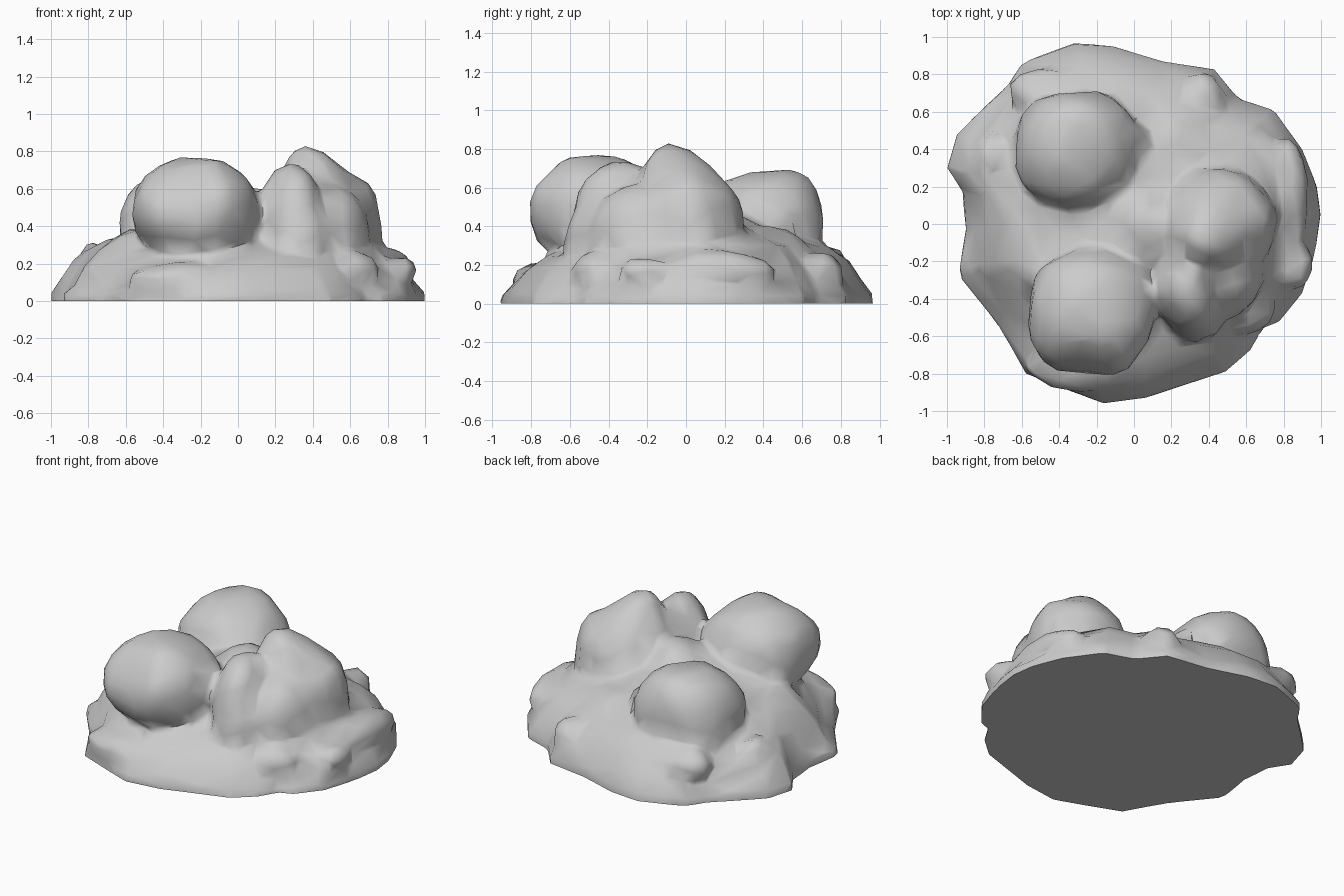
import bpy, bmesh, math
from mathutils import Vector, noise

if "Cube" in bpy.data.objects:
    bpy.data.objects.remove(bpy.data.objects["Cube"])

bm = bmesh.new()


def mound(outline, profile, top):
    """Loft scaled copies of an outline up to a central point; the front stays lower."""
    n = len(outline)
    rings = []
    for s, z in profile:
        ring = []
        for x, y in outline:
            low = 1 - 0.25 * min(1, max(0, -y * 1.6 - 0.3)) * (s > 0.5)
            bump = 0.07 * noise.noise((x * 3, y * 3, z * 4)) if z > 0.08 else 0
            ring.append(bm.verts.new((x * s, y * s, z * low + bump)))
        rings.append(ring)
    for a, b in zip(rings, rings[1:]):
        for i in range(n):
            bm.faces.new((a[i], a[(i + 1) % n], b[(i + 1) % n], b[i]))
    tip = bm.verts.new((0, 0, top))
    for i in range(n):
        bm.faces.new((rings[-1][i], rings[-1][(i + 1) % n], tip))
    bm.faces.new(rings[0][::-1])


def boulder(centre, radii, square=2.0, pulls=()):
    """Squarish ellipsoid; each pull moves the surface near a point by an offset."""
    verts = bmesh.ops.create_icosphere(bm, subdivisions=4, radius=1)["verts"]
    for v in verts:
        d = v.co.normalized()
        k = sum(abs(c) ** square for c in d) ** (-1 / square)
        p = Vector(c + r * e * k for c, r, e in zip(centre, radii, d))
        for point, offset, reach in pulls:
            w = max(0, 1 - (p - Vector(point)).length / reach)
            p += Vector(offset) * w
        v.co = p + d * 0.025 * noise.noise(p * 5)


# Broad irregular mound, starting below ground so the cut base is flat
outline = [(1, .05), (.98, .2), (.9, .4), (.75, .61), (.56, .67), (.43, .83), (.15, .87), (-.1, .95),
           (-.32, .97), (-.6, .86), (-.67, .75), (-.95, .48), (-1, .3), (-.92, .18), (-.9, -.02),
           (-.94, -.27), (-.72, -.55), (-.58, -.8), (-.17, -.96), (.07, -.93), (.49, -.79),
           (.64, -.66), (.68, -.56), (.77, -.53), (.9, -.37), (.97, -.15)]
mound(outline, [(1, -.1), (1, .05), (.94, .11), (.88, .21), (.77, .30), (.62, .35), (.3, .46)], .53)

# Front, right and back boulders
boulder((-.23, -.48, .485), (.34, .345, .28), 2.25,
        [((-.3, -.8, .65), (0, .05, -.03), .25), ((-.2, -.7, .25), (0, .03, 0), .3)])
boulder((.44, .0, .36), (.32, .30, .36), 2.1,
        [((.35, -.1, .72), (0, -.03, .15), .28), ((.66, .05, .55), (.02, 0, .03), .25)])
boulder((-.31, .4, .39), (.33, .31, .29), 2.3, [((-.3, .65, .63), (0, .01, .04), .3)])

# Front lobe leaning on the right boulder, with its foot and shoulder
boulder((.29, -.33, .42), (.17, .26, .31), 2.1)
boulder((.33, -.45, .32), (.16, .18, .24), 2)
boulder((.48, -.25, .34), (.22, .25, .28), 2)

# Raised saddle linking the boulders, and the shoulders around them
boulder((.06, -.02, .4), (.2, .22, .2), 2)
boulder((.2, .36, .25), (.28, .28, .15), 2)
boulder((-.02, .45, .38), (.1, .1, .13), 2)
boulder((-.52, -.05, .27), (.2, .3, .12), 2)

# Knobs and rim lumps, mostly sunk in the mound
for c, r in [((.62, -.47, .17), (.14, .12, .10)), ((.87, -.22, .16), (.08, .13, .07)),
             ((.82, .15, .17), (.11, .32, .1)), ((-.76, .36, .21), (.09, .14, .1)),
             ((.38, .68, .15), (.1, .13, .11)), ((-.5, .71, .2), (.17, .12, .1)),
             ((-.28, -.76, .12), (.32, .13, .08))]:
    boulder(c, r)

mesh = bpy.data.meshes.new("rock_mound")
bm.to_mesh(mesh)
bm.free()
rock = bpy.data.objects.new("rock_mound", mesh)
bpy.context.collection.objects.link(rock)

# Fuse the parts into one softly weathered low-poly skin
remesh = rock.modifiers.new("fuse", "REMESH")
remesh.mode = "VOXEL"
remesh.voxel_size = 0.025
smooth = rock.modifiers.new("soften", "SMOOTH")
smooth.iterations = 8
reduce = rock.modifiers.new("reduce", "DECIMATE")
reduce.ratio = 0.04
fused = bpy.data.meshes.new_from_object(rock.evaluated_get(bpy.context.evaluated_depsgraph_get()))
rock.modifiers.clear()

# Slice flat at ground level and close the underside
bm = bmesh.new()
bm.from_mesh(fused)
cut = bmesh.ops.bisect_plane(bm, geom=bm.verts[:] + bm.edges[:] + bm.faces[:], plane_co=(0, 0, 0),
                             plane_no=(0, 0, 1), clear_inner=True)
bmesh.ops.holes_fill(bm, edges=[e for e in cut["geom_cut"] if isinstance(e, bmesh.types.BMEdge)])
bmesh.ops.recalc_face_normals(bm, faces=bm.faces[:])
bm.to_mesh(mesh)
bm.free()
bpy.data.meshes.remove(fused)

bpy.context.view_layer.objects.active = rock
rock.select_set(True)
bpy.ops.object.shade_smooth_by_angle(angle=math.radians(60))
